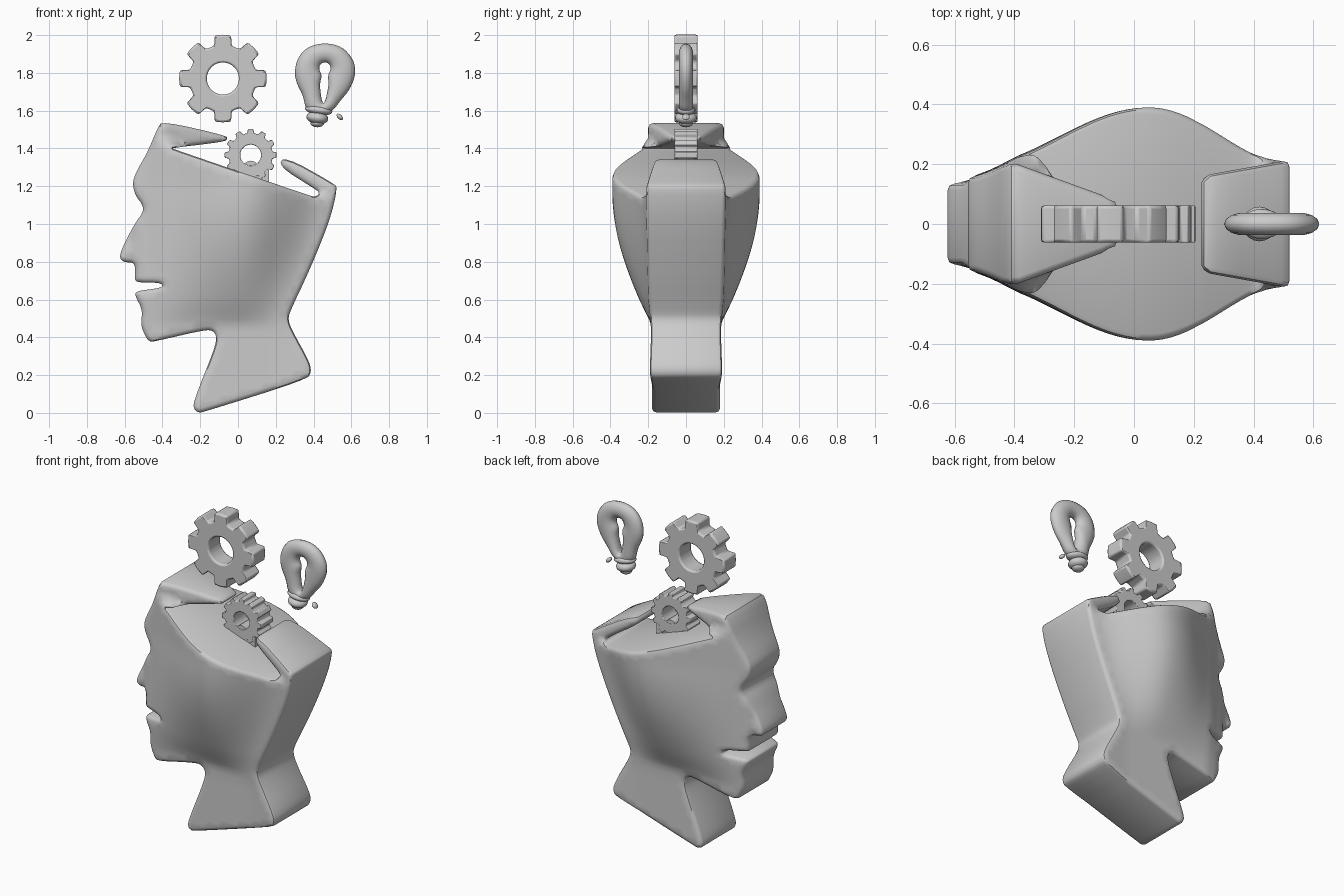
import bpy, bmesh, math
from mathutils import Vector, Matrix
from mathutils.geometry import delaunay_2d_cdt, intersect_point_line

if "Cube" in bpy.data.objects:
    bpy.data.objects.remove(bpy.data.objects["Cube"])


def finish(bm, name, angle=40, bevel=0):
    bmesh.ops.recalc_face_normals(bm, faces=bm.faces)
    me = bpy.data.meshes.new(name)
    bm.to_mesh(me)
    bm.free()
    ob = bpy.data.objects.new(name, me)
    bpy.context.collection.objects.link(ob)
    if bevel:
        m = ob.modifiers.new("Bevel", 'BEVEL')
        m.width, m.segments, m.limit_method = bevel, 2, 'ANGLE'
        m.angle_limit = math.radians(45)
    bpy.ops.object.select_all(action='DESELECT')
    ob.select_set(True)
    bpy.context.view_layer.objects.active = ob
    bpy.ops.object.shade_smooth_by_angle(angle=math.radians(angle))
    return ob


def chaikin(pts, rounds=2):
    pts = [Vector(p) for p in pts]
    for _ in range(rounds):
        pts = [q for a, b in zip(pts, pts[1:] + pts[:1])
               for q in (a.lerp(b, .25), a.lerp(b, .75))]
    return pts


def clamp(t):
    return max(0.0, min(1.0, t))


# Head: side profile filled with a triangulated grid and inflated sideways
PROFILE = [
    (-.40, 1.545), (-.062, 1.468), (-.055, 1.45), (-.075, 1.435), (-.35, 1.402), (-.345, 1.398),
    (.37, 1.153), (.41, 1.143), (.435, 1.165), (.40, 1.19), (.213, 1.307), (.247, 1.36),
    (.508, 1.214), (.527, 1.19), (.487, 1.02), (.38, .757), (.275, .537), (.265, .49), (.29, .43),
    (.376, .275), (.39, .215), (.36, .175), (-.175, .007), (-.21, 0), (-.238, .025), (-.228, .08),
    (-.127, .333), (-.112, .40), (-.13, .435), (-.175, .44), (-.43, .381), (-.47, .375),
    (-.497, .418), (-.515, .47), (-.505, .545), (-.545, .62), (-.54, .645), (-.423, .659),
    (-.395, .673), (-.418, .69), (-.534, .69), (-.548, .71), (-.543, .797), (-.603, .797),
    (-.628, .82), (-.614, .873), (-.545, 1.005), (-.503, 1.06), (-.503, 1.10), (-.545, 1.153),
    (-.559, 1.217), (-.54, 1.275), (-.481, 1.376), (-.425, 1.51)]


def half_width(x, z):
    edge = .19 + .02 * clamp((x - .2) / .3) - .01 * clamp((.6 - z) / .2)
    edge -= .03 * clamp((-.4 - x) / .13) + .025 * clamp((-.53 - x) / .04) * (z < 1.1)
    amp = .2 * math.sin(math.pi / 2 * clamp((z - .47) / .7))
    mid = .05 - .1 * clamp(1.2 - z)
    reach = .6 if x < mid else .3 + .36 * (min(z, 1.2) - .5) - mid
    w = edge + amp * math.cos(math.pi / 2 * clamp(abs(x - mid) / reach)) ** 2
    above = z - (1.4 - .343 * (x + .345))            # height over the sloping cut
    flap = .16 + .18 * (x - .22) if x > .15 else .2 - .12 * clamp((x + .39) / .33)
    k = clamp(above / .05)
    k = k * k * (3 - 2 * k)
    return w + (min(w, flap) - w) * k


def build_head(r=.022, step=.033):
    ring = []
    smooth = chaikin(PROFILE)
    for a, b in zip(smooth, smooth[1:] + smooth[:1]):
        n = max(1, math.ceil((b - a).length / .03))
        ring += [a.lerp(b, i / n) for i in range(n)]
    n = len(ring)
    segs = [(ring[i], ring[(i + 1) % n]) for i in range(n)]

    def dist(p):
        best = 9
        for a, b in segs:
            d = b - a
            t = clamp((p - a).dot(d) / d.length_squared)
            best = min(best, (p - a - d * t).length)
        return best

    def inside(p):
        odd = False
        for a, b in segs:
            if (a.y > p.y) != (b.y > p.y) and p.x < a.x + (p.y - a.y) * (b.x - a.x) / (b.y - a.y):
                odd = not odd
        return odd

    pts = list(ring)
    for off in (.006, r):                            # rings that carry the rounded rim
        for i in range(n):
            d = (ring[(i + 1) % n] - ring[i - 1]).normalized()
            for s in (-1, 1):
                p = ring[i] + Vector((-d.y, d.x)) * off * s
                if inside(p) and dist(p) > off * .93:
                    pts.append(p)
    for i in range(int(1.3 / step)):
        for j in range(int(1.6 / step)):
            p = Vector((-.65 + i * step, j * step))
            if inside(p) and dist(p) > r + .012:
                pts.append(p)
    vs, _, fs, *_ = delaunay_2d_cdt(pts, [(i, (i + 1) % n) for i in range(n)], [], 1, 1e-5)

    bm = bmesh.new()
    sides = ([], [])
    for p in vs:
        d = min(dist(p), r)
        y = half_width(p.x, p.y) - r + math.sqrt(max(0, r * r - (r - d) ** 2))
        for s, lst in zip((-1, 1), sides):
            lst.append(bm.verts.new((p.x, s * y, p.y)))
    count = {}
    for f in fs:
        bm.faces.new([sides[0][i] for i in f])
        bm.faces.new([sides[1][i] for i in reversed(f)])
        for a, b in zip(f, f[1:] + f[:1]):
            key = (min(a, b), max(a, b))
            count[key] = count.get(key, 0) + 1
    for (a, b), c in count.items():
        if c == 1:
            bm.faces.new((sides[0][a], sides[0][b], sides[1][b], sides[1][a]))
    loose = [v for v in bm.verts if not v.link_faces]
    bmesh.ops.delete(bm, geom=loose, context='VERTS')
    finish(bm, "head", 45)


build_head()


# Gears: toothed rim and round hole bridged into a closed ring
def gear(name, cx, cz, tip, root, hole, teeth, tip_frac, base_frac, bevel, depth=.062):
    bm = bmesh.new()
    loops = []
    pitch = math.tau / teeth
    spec = [(-base_frac, root), (-tip_frac, tip), (0, tip), (tip_frac, tip),
            (base_frac, root), (.5, root * .985)]
    for y, outer in ((-depth, 1), (depth, 1), (depth, 0), (-depth, 0)):
        loop = []
        for t in range(teeth):
            for frac, rad in spec:
                a = math.pi / 2 + (t + frac) * pitch
                rr = rad if outer else hole
                loop.append(bm.verts.new((cx + rr * math.cos(a), y, cz + rr * math.sin(a))))
        loops.append(loop)
    n = len(loops[0])
    for k in range(4):
        a, b = loops[k], loops[(k + 1) % 4]
        for i in range(n):
            bm.faces.new((a[i], a[(i + 1) % n], b[(i + 1) % n], b[i]))
    finish(bm, name, 35, bevel)


gear("large_gear", -.08, 1.77, .232, .18, .085, 8, .24, .33, .01)
gear("small_gear", .067, 1.365, .138, .118, .055, 12, .2, .3, .004)

# Small gear foot sinking into the head, and the stub seen in its hole
bm = bmesh.new()
bmesh.ops.create_cube(bm, size=1, matrix=Matrix.Translation((.053, 0, 1.215))
                      @ Matrix.Diagonal((.22, .122, .15, 1)))
finish(bm, "small_gear_foot")
bm = bmesh.new()
bmesh.ops.create_cone(bm, cap_ends=True, segments=24, radius1=.04, radius2=.04, depth=.12,
                      matrix=Matrix.Translation((.067, 0, 1.295)) @ Matrix.Rotation(math.pi / 2, 4, 'X'))
finish(bm, "small_gear_stub")

# Light bulb: rounded ring between a pear outline and a keyhole opening
OUTER = [(.46, 1.96), (.55, 1.94), (.61, 1.875), (.625, 1.80), (.595, 1.715), (.54, 1.65),
         (.50, 1.595), (.43, 1.58), (.36, 1.60), (.345, 1.68), (.312, 1.74), (.298, 1.80),
         (.315, 1.88), (.37, 1.94)]
INNER = [(.46, 1.856), (.476, 1.853), (.489, 1.838), (.49, 1.815), (.475, 1.785), (.481, 1.74),
         (.465, 1.66), (.452, 1.635), (.442, 1.66), (.432, 1.74), (.445, 1.785), (.43, 1.815),
         (.431, 1.838), (.444, 1.853)]
bm = bmesh.new()
rows = []
for o, i in zip(chaikin(OUTER), chaikin(INNER)):
    row = []
    for k in range(14):
        a = math.tau * k / 14
        p = (o + i) / 2 + (o - i) / 2 * math.cos(a)
        row.append(bm.verts.new((p.x, .038 * math.sin(a), p.y)))
    rows.append(row)
for a, b in zip(rows, rows[1:] + rows[:1]):
    for k in range(14):
        bm.faces.new((a[k], b[k], b[(k + 1) % 14], a[(k + 1) % 14]))
finish(bm, "bulb_glass", 80)

# Bulb screw base rings, tip and the loose pellet beside it
for name, loc, size, tilt in [("bulb_collar", (.427, 0, 1.603), (.073, .05, .026), 8),
                              ("bulb_screw", (.42, 0, 1.562), (.058, .058, .034), 8),
                              ("bulb_tip", (.42, 0, 1.535), (.037, .037, .023), 0),
                              ("pellet", (.539, 0, 1.567), (.021, .02, .012), 45)]:
    bm = bmesh.new()
    bmesh.ops.create_uvsphere(bm, u_segments=20, v_segments=12, radius=1,
                              matrix=Matrix.Translation(loc)
                              @ Matrix.Rotation(math.radians(tilt), 4, 'Y')
                              @ Matrix.Diagonal((*size, 1)))
    finish(bm, name, 80)
